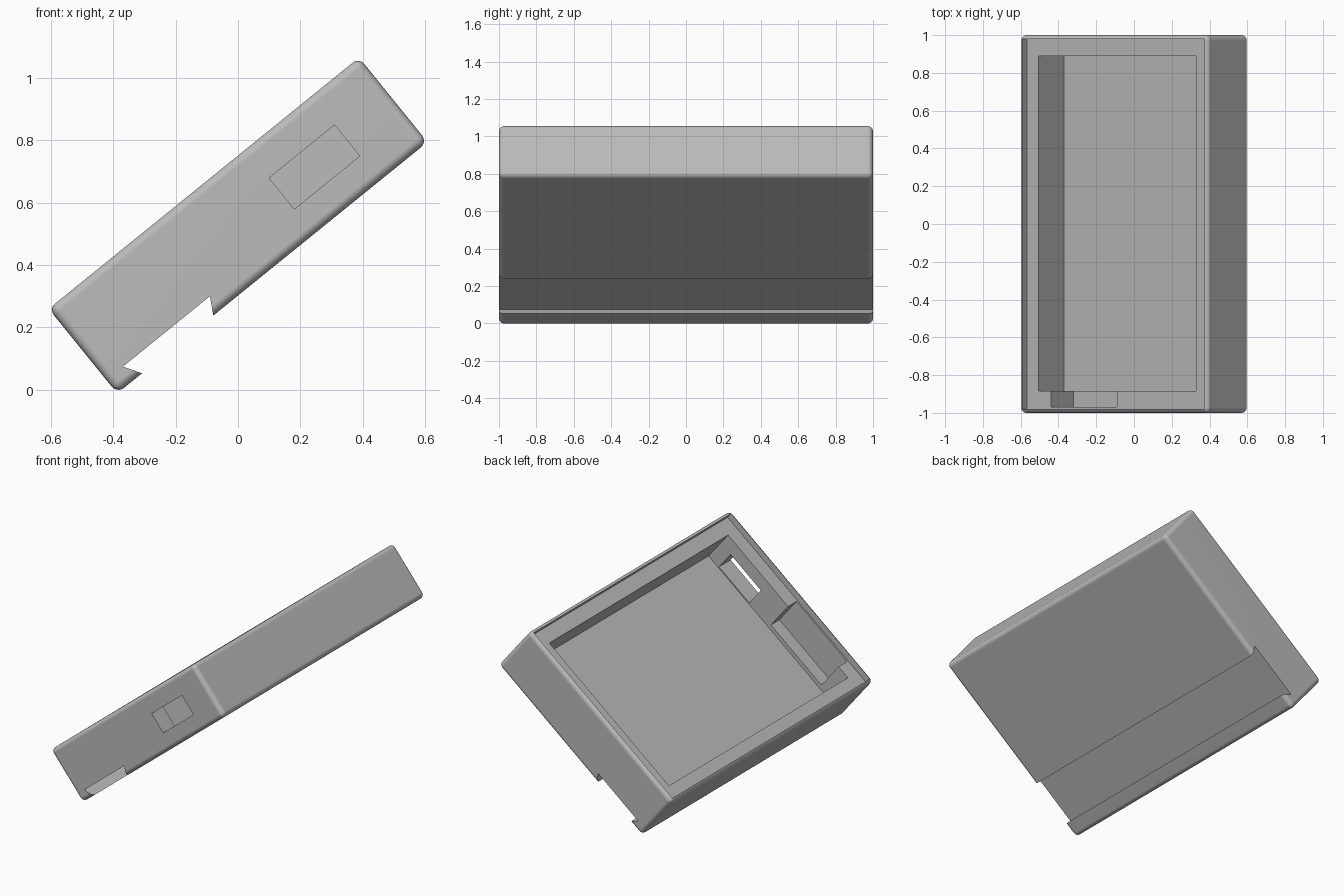
import bpy, bmesh, math
from mathutils import Matrix, Vector

cube = bpy.data.objects.get("Cube")
if cube:
    bpy.data.objects.remove(cube, do_unlink=True)

TILT = math.radians(39)
HALF_LEN, HALF_THICK = 0.64, 0.175

grey = bpy.data.materials.new("plain grey")
grey.use_nodes = True
grey.diffuse_color = (0.5, 0.5, 0.5, 1)
grey.node_tree.nodes["Principled BSDF"].inputs["Base Color"].default_value = grey.diffuse_color


def prism(name, profile, y0, y1):
    """Extrude a profile in the x-z plane from y0 to y1."""
    bm = bmesh.new()
    face = bm.faces.new([bm.verts.new((x, y0, z)) for x, z in profile])
    ext = bmesh.ops.extrude_face_region(bm, geom=[face])
    moved = [g for g in ext["geom"] if isinstance(g, bmesh.types.BMVert)]
    bmesh.ops.translate(bm, verts=moved, vec=(0, y1 - y0, 0))
    bmesh.ops.recalc_face_normals(bm, faces=bm.faces)
    mesh = bpy.data.meshes.new(name)
    bm.to_mesh(mesh)
    bm.free()
    mesh.materials.append(grey)
    obj = bpy.data.objects.new(name, mesh)
    bpy.context.collection.objects.link(obj)
    return obj


def block(name, x0, x1, y0, y1, z0, z1):
    return prism(name, [(x0, z0), (x1, z0), (x1, z1), (x0, z1)], y0, y1)


def apply(obj, kind, **settings):
    mod = obj.modifiers.new(kind.lower(), kind)
    for key, value in settings.items():
        setattr(mod, key, value)
    bpy.ops.object.select_all(action="DESELECT")
    obj.select_set(True)
    bpy.context.view_layer.objects.active = obj
    bpy.ops.object.modifier_apply(modifier=mod.name)


# Rounded outer body, modelled lying flat
case = block("enclosure_case", -HALF_LEN, HALF_LEN, -1, 1, -HALF_THICK, HALF_THICK)
apply(case, "BEVEL", width=0.028, segments=5)

# Lid recess, main cavity, terminal slot, front window, rail channel
cutters = [
    block("lid_recess", -0.62, 0.62, -0.98, 0.98, 0.135, 0.3),
    block("cavity", -0.54, 0.53, -0.885, 0.89, -0.08, 0.3),
    block("terminal_slot", -0.457, -0.006, -0.97, -0.8, -0.055, 0.3),
    block("front_window", 0.173, 0.443, -1.2, -0.8, -0.073, 0.055),
    prism("rail_channel", [(-0.572, -0.12), (-0.213, -0.12), (-0.243, -0.174),
                           (-0.243, -0.3), (-0.538, -0.3), (-0.538, -0.174)], -1.2, 1.2),
]
for cutter in cutters:
    cutter.hide_render = True
    apply(case, "BOOLEAN", operation="DIFFERENCE", solver="EXACT", object=cutter)
    bpy.data.objects.remove(cutter, do_unlink=True)

# Tilt the case and stand it on the ground, centred
case.data.transform(Matrix.Rotation(-TILT, 4, "Y"))
low = min(v.co.z for v in case.data.vertices)
mid = (min(v.co.x for v in case.data.vertices) + max(v.co.x for v in case.data.vertices)) / 2
case.data.transform(Matrix.Translation(Vector((-mid, 0, -low))))

bpy.ops.object.shade_smooth_by_angle(angle=math.radians(30))
apply(case, "WEIGHTED_NORMAL", keep_sharp=True)
